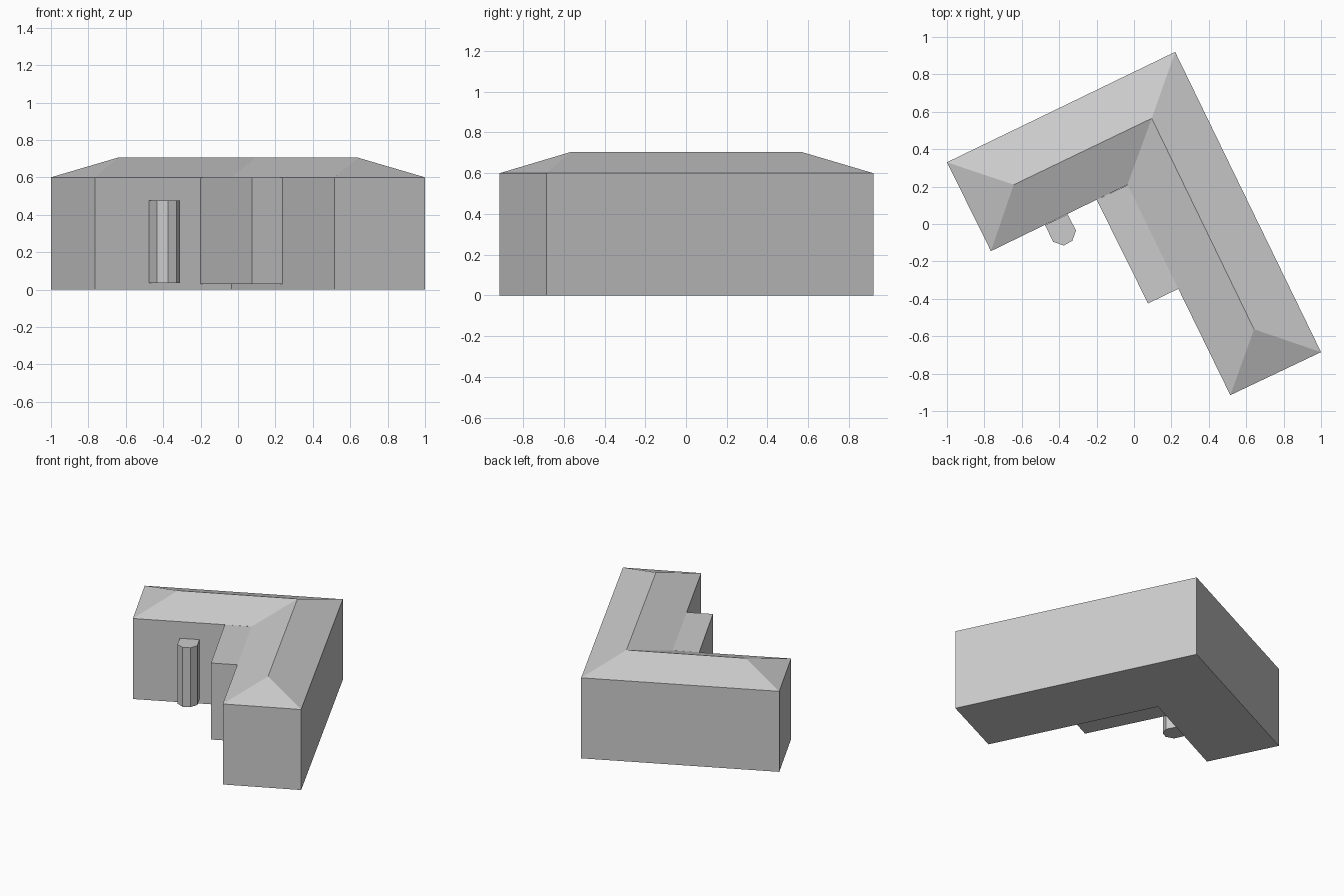
import bpy
import bmesh

cube = bpy.data.objects.get("Cube")
if cube:
    bpy.data.objects.remove(cube, do_unlink=True)

GREY = (0.6, 0.6, 0.6, 1.0)
plain_grey = bpy.data.materials.new("plain_grey")
plain_grey.use_nodes = True
plain_grey.diffuse_color = GREY
plain_grey.node_tree.nodes["Principled BSDF"].inputs["Base Color"].default_value = GREY


def prism(name, outline, bottom, top, ridge=None, ridge_z=0.0):
    """Extrude an outline; cap it flat, or with a hipped roof around a ridge line."""
    bm = bmesh.new()
    low = [bm.verts.new((x, y, bottom)) for x, y in outline]
    high = [bm.verts.new((x, y, top)) for x, y in outline]
    n = len(outline)
    for i in range(n):
        j = (i + 1) % n
        bm.faces.new((low[i], low[j], high[j], high[i]))
    bm.faces.new(low[::-1])
    if ridge:
        # each eave corner rises to the matching ridge point
        points = [bm.verts.new((x, y, ridge_z)) for x, y in ridge]
        rise = points + points[::-1]
        for i in range(n):
            j = (i + 1) % n
            corners = [high[i], high[j], rise[j]]
            if rise[i] != rise[j]:
                corners.append(rise[i])
            bm.faces.new(corners)
    else:
        bm.faces.new(high)
    bmesh.ops.recalc_face_normals(bm, faces=bm.faces)
    mesh = bpy.data.meshes.new(name)
    bm.to_mesh(mesh)
    bm.free()
    mesh.materials.append(plain_grey)
    obj = bpy.data.objects.new(name, mesh)
    bpy.context.collection.objects.link(obj)
    return obj


# Two-winged house: outer corners, then inner corners back along the wings
outer = [(-1.0, 0.33), (0.22, 0.92), (1.0, -0.685)]
inner = [(0.515, -0.915), (-0.035, 0.21), (-0.765, -0.145)]
ridge = [(-0.643, 0.21), (0.095, 0.565), (0.642, -0.563)]
prism("house_with_hipped_roof", outer + inner, 0.0, 0.6, ridge, 0.705)

# Flat-topped annex in the inner corner
annex = [(-0.2, 0.13), (0.075, -0.425), (0.24, -0.345), (-0.03, 0.21)]
prism("annex", annex, 0.03, 0.6)

# Faceted bay against the wing wall
bay = [(-0.475, -0.006), (-0.433, -0.095), (-0.375, -0.115),
       (-0.33, -0.09), (-0.31, -0.035), (-0.355, 0.052)]
prism("wall_bay", bay, 0.035, 0.477)
